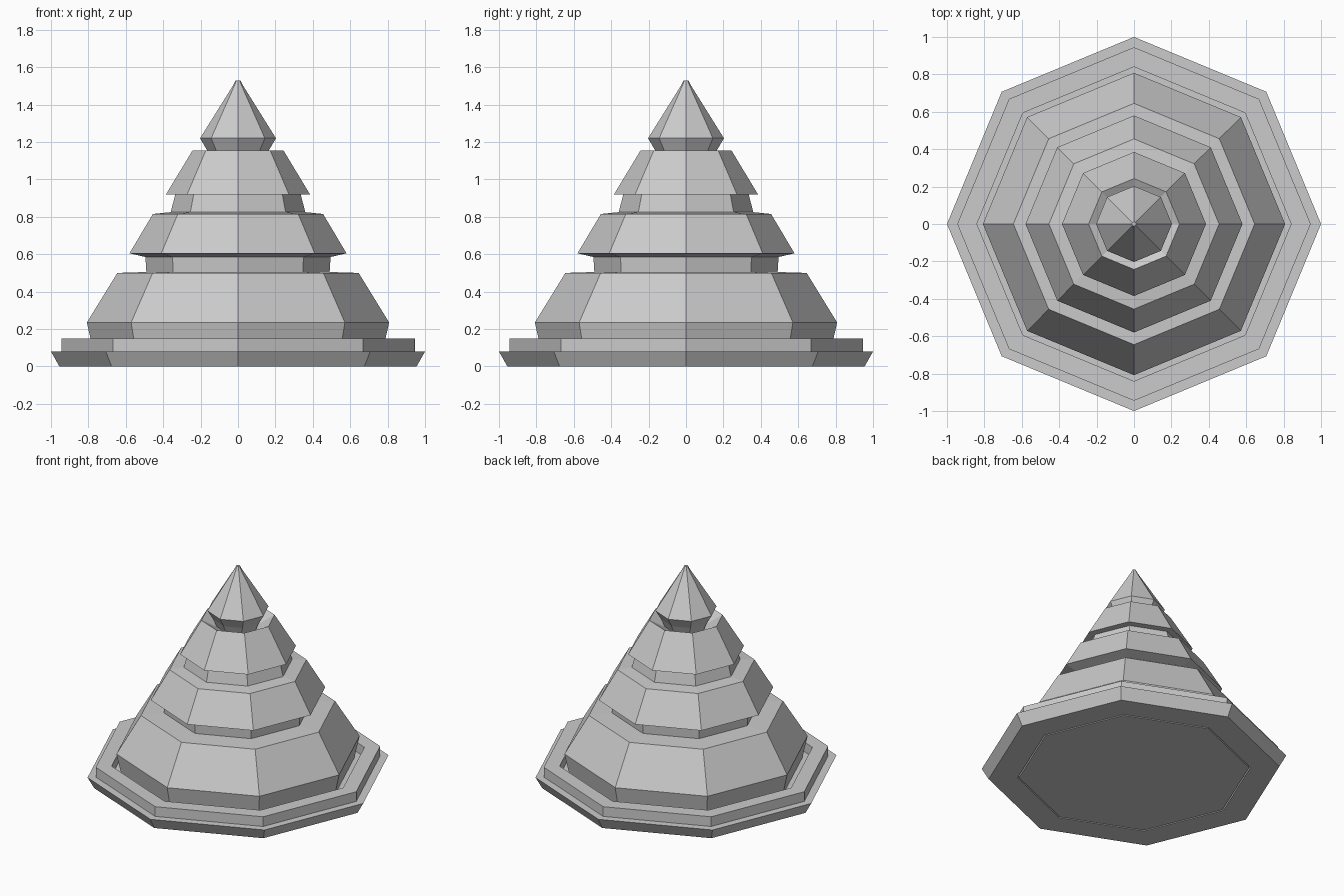
import bpy, bmesh, math

if "Cube" in bpy.data.objects:
    bpy.data.objects.remove(bpy.data.objects["Cube"])

SIDES = 8


def lathe(name, profile, closed=False):
    """Revolve (radius, z) points into an eight-sided flat-shaded solid.
    Radius 0 becomes a single point on the axis; closed joins last to first."""
    bm = bmesh.new()
    rings = []
    for r, z in profile:
        if r == 0:
            rings.append([bm.verts.new((0, 0, z))] * SIDES)
        else:
            rings.append([bm.verts.new((r * math.cos(2 * math.pi * i / SIDES),
                                        r * math.sin(2 * math.pi * i / SIDES), z))
                          for i in range(SIDES)])
    pairs = list(zip(rings, rings[1:]))
    if closed:
        pairs.append((rings[-1], rings[0]))
    for a, b in pairs:
        for i in range(SIDES):
            j = (i + 1) % SIDES
            bm.faces.new(list(dict.fromkeys((a[i], a[j], b[j], b[i]))))
    # flat caps where an open profile does not reach the axis
    if not closed:
        for ring in (rings[0], rings[-1]):
            if ring[0] is not ring[1]:
                bm.faces.new(ring)
    bmesh.ops.recalc_face_normals(bm, faces=bm.faces)
    mesh = bpy.data.meshes.new(name)
    bm.to_mesh(mesh)
    bm.free()
    obj = bpy.data.objects.new(name, mesh)
    bpy.context.collection.objects.link(obj)
    return obj


# stepped base rim with a groove around the body
lathe("base_rim", [(0.765, 0), (0.955, 0), (1.0, 0.08), (0.945, 0.08),
                   (0.945, 0.15), (0.84, 0.15), (0.84, 0.08), (0.765, 0.08)], closed=True)

# lower tier, flaring up to its shoulder then tapering, with the first neck
lathe("lower_tier", [(0.755, 0), (0.808, 0.235), (0.645, 0.5), (0.49, 0.505),
                     (0.495, 0.585)])

# middle tier with a sloped underside and the second neck
lathe("middle_tier", [(0.495, 0.585), (0.58, 0.605), (0.455, 0.815), (0.36, 0.825),
                      (0.335, 0.92)])

# upper tier, its top sunk like a funnel
lathe("upper_tier", [(0.335, 0.92), (0.385, 0.92), (0.243, 1.155), (0.14, 1.10)])

# pointed tip
lathe("tip", [(0.14, 1.10), (0.165, 1.155), (0.203, 1.22), (0.028, 1.50), (0.012, 1.53)])
